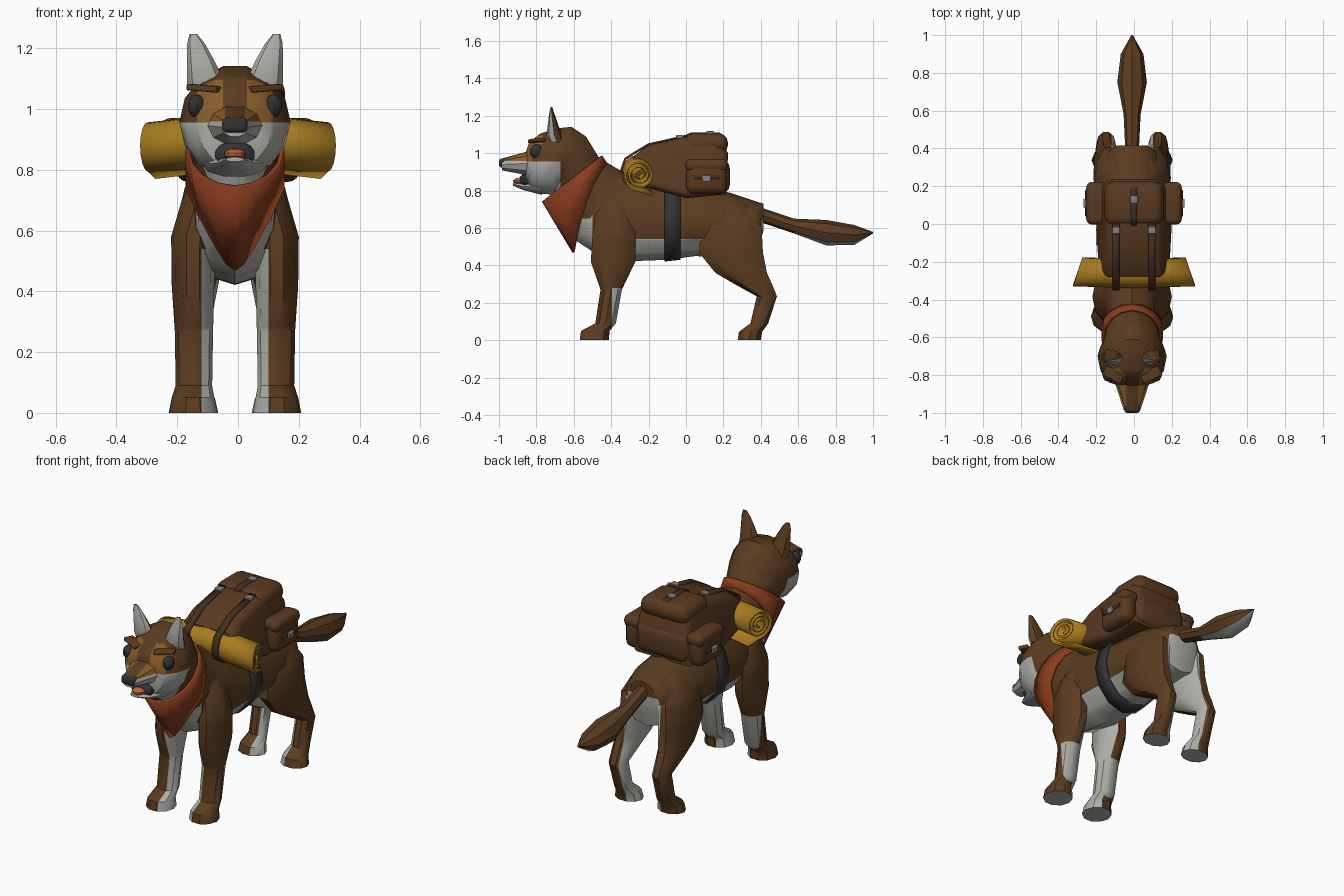
import bpy, bmesh
from math import sin, cos, pi, radians
from mathutils import Vector, Matrix

if "Cube" in bpy.data.objects:
    bpy.data.objects.remove(bpy.data.objects["Cube"])


def material(name, r, g, b):
    m = bpy.data.materials.new(name)
    m.use_nodes = True
    m.diffuse_color = (r, g, b, 1)
    m.node_tree.nodes["Principled BSDF"].inputs["Base Color"].default_value = (r, g, b, 1)
    return m


FUR = material("brown fur", .105, .046, .015)
WHITE = material("white fur", .43, .43, .40)
TAN = material("tan fur", .25, .11, .022)
DARK = material("dark grey", .033, .033, .036)
CLOTH = material("rust cloth", .25, .046, .013)
TONGUE = material("orange tongue", .5, .12, .04)
GOLD = material("golden blanket", .40, .2, .015)
PACK = material("pack canvas", .1, .042, .015)
LEATHER = material("dark leather", .06, .028, .014)
METAL = material("grey metal", .22, .22, .22)
made = []
DOG_X = -.01


def finish(name, bm, mats, cuts=(), rule=None, thick=0, shift=0):
    """Cut along colour borders, colour faces by rule, create the object."""
    bmesh.ops.recalc_face_normals(bm, faces=bm.faces)
    for axis, d in cuts:
        v = Vector([float(a == axis) for a in "xyz"])
        bmesh.ops.bisect_plane(bm, geom=bm.verts[:] + bm.edges[:] + bm.faces[:],
                               plane_co=v * d, plane_no=v, dist=.0005)
    bm.normal_update()
    if rule:
        for f in bm.faces:
            f.material_index = rule(f.calc_center_median(), f.normal)
    me = bpy.data.meshes.new(name)
    bm.to_mesh(me)
    bm.free()
    for m in mats:
        me.materials.append(m)
    ob = bpy.data.objects.new(name, me)
    bpy.context.collection.objects.link(ob)
    ob.location.x = shift
    if thick:
        mod = ob.modifiers.new("thickness", 'SOLIDIFY')
        mod.thickness = thick
        mod.offset = 0
    made.append(ob)


def skin(bm, rows, closed=True):
    """Join rows of points with quads."""
    vs = [[bm.verts.new(p) for p in row] for row in rows]
    n = len(vs[0])
    for a, b in zip(vs, vs[1:]):
        for i in range(n if closed else n - 1):
            j = (i + 1) % n
            bm.faces.new((a[i], a[j], b[j], b[i]))
    return vs


def ring(x, y, z, rx, rv, tilt, n):
    t = radians(tilt)
    return [(x + rx * cos(a), y + rv * sin(a) * cos(t), z + rv * sin(a) * sin(t))
            for a in (2 * pi * i / n for i in range(n))]


def loft(name, rings, mats, n=12, caps=True, shift=DOG_X, **kw):
    bm = bmesh.new()
    vs = skin(bm, [ring(*r, n) for r in rings])
    if caps:
        bm.faces.new(vs[0])
        bm.faces.new(vs[-1])
    finish(name, bm, mats, shift=shift, **kw)


def along_y(rows, tilt=90):
    return [(0, *r, tilt) for r in rows]


def box(name, loc, size, mat, bevel=.01, rot=(0, 0), shift=0):
    bm = bmesh.new()
    bmesh.ops.create_cube(bm, size=1, matrix=Matrix.Diagonal((*size, 1)))
    bmesh.ops.bevel(bm, geom=bm.edges[:], offset=bevel, segments=3, profile=.5, affect='EDGES')
    turn = Matrix.Rotation(rot[0], 4, 'Z') @ Matrix.Rotation(rot[1], 4, 'Y')
    bm.transform(Matrix.Translation(loc) @ turn)
    finish(name, bm, [mat], shift=shift)


def blob(name, loc, size, mat):
    bm = bmesh.new()
    bmesh.ops.create_uvsphere(bm, u_segments=10, v_segments=7, radius=1)
    bm.transform(Matrix.Translation(loc) @ Matrix.Diagonal((*size, 1)))
    finish(name, bm, [mat], shift=DOG_X)


def ribbon(name, x, path, width, mat):
    bm = bmesh.new()
    skin(bm, [[(x - width / 2, y, z), (x + width / 2, y, z)] for y, z in path], closed=False)
    finish(name, bm, [mat], thick=.012)


# Torso up to the neck
torso = along_y([(.415, .66, .08, .07), (.38, .60, .14, .14), (.23, .615, .18, .175),
                 (.05, .635, .18, .185), (-.1, .635, .175, .205)])
torso += [(0, -.24, .64, .178, .22, 80), (0, -.37, .665, .168, .235, 68),
          (0, -.47, .72, .138, .222, 59), (0, -.565, .84, .14, .17, 50)]


def torso_rule(c, n):
    under_tail = c.y > .37 and c.z < .64 and abs(c.x) < .1
    return int(c.z < .54 or under_tail or (c.y < -.5 and c.z < .66))


loft("torso", torso, [FUR, WHITE], rule=torso_rule,
     cuts=[("z", .54), ("z", .65), ("y", .37), ("y", -.5), ("x", .1), ("x", -.1)])

# Girth strap
loft("girth_strap", along_y([(-.115, .637, .183, .211), (-.03, .638, .185, .203)]),
     [DARK], caps=False, thick=.01)

# Tail
loft("tail", along_y([(.37, .68, .035, .04), (.58, .61, .045, .04), (.75, .575, .078, .068),
                      (.9, .563, .06, .053), (1.0, .575, .004, .004)]),
     [FUR, WHITE], n=8, rule=lambda c, n: int(n.z < -.45 and c.y > .5))

# Legs
front = [(.138, -.49, 0, .08, .082), (.138, -.485, .05, .07, .08), (.135, -.43, .09, .06, .058),
         (.135, -.40, .27, .063, .06), (.138, -.39, .42, .07, .125), (.138, -.385, .58, .072, .12),
         (.105, -.38, .7, .07, .1), (.07, -.37, .8, .05, .07)]
hind = [(.135, .338, 0, .08, .065), (.135, .345, .045, .07, .065), (.135, .392, .09, .05, .05),
        (.138, .432, .235, .05, .057), (.138, .36, .3, .06, .105), (.135, .295, .36, .068, .145),
        (.125, .24, .47, .08, .18), (.118, .245, .6, .08, .168), (.07, .22, .72, .07, .12),
        (.05, .2, .77, .03, .05)]


def front_rule(c, n):
    inner = abs(c.x) < .11 and c.z < .54
    return int(inner or (c.y > -.395 and c.z < .28) or n.z < -.9)


def hind_rule(c, n):
    return int((abs(c.x) < .11 and c.z < .62 and c.y > .2) or n.z < -.9)


for side, s in (("left", 1), ("right", -1)):
    for label, rows, rule, cuts in (
            ("front", front, front_rule, [("x", s * .11), ("y", -.395), ("z", .28), ("z", .54)]),
            ("hind", hind, hind_rule, [("x", s * .11), ("z", .62), ("y", .2)])):
        loft(f"{side}_{label}_leg", [(s * x, y, z, rx, ry, 0) for x, y, z, rx, ry in rows],
             [FUR, WHITE], n=10, cuts=cuts, rule=rule)


# Head, continuing the neck
def head_rule(c, n):
    if c.z < .955 and c.y < -.67:
        return 1
    if c.y < -.765 and c.z < 1.095 and .04 < abs(c.x) < .125:
        return 2
    return 0


skull = [(0, -.565, .84, .139, .169, 50), (0, -.62, .94, .155, .176, 60),
         (0, -.66, .962, .172, .19, 75), (0, -.7, .957, .183, .182, 85)]
skull += along_y([(-.78, .943, .167, .166), (-.84, .933, .12, .125), (-.855, .93, .07, .08)])
loft("head", skull, [FUR, WHITE, TAN], n=14, rule=head_rule,
     cuts=[("x", .04), ("x", -.04), ("x", .125), ("x", -.125), ("z", .955), ("z", 1.095),
           ("y", -.67), ("y", -.765)])
loft("muzzle", along_y([(-.8, .945, .11, .08), (-.86, .945, .085, .064), (-.985, .94, .044, .033)]),
     [FUR, WHITE, TAN], n=10, cuts=[("x", .032), ("x", -.032), ("z", .958)],
     rule=lambda c, n: 1 if c.z < .958 else 0 if abs(c.x) < .032 else 2)
loft("lower_jaw", along_y([(-.77, .82, .11, .045), (-.87, .822, .062, .02),
                           (-.925, .834, .03, .008)]), [WHITE], n=10)
blob("mouth_lining", (0, -.855, .85), (.07, .038, .045), DARK)
blob("tongue", (0, -.885, .85), (.038, .04, .02), TONGUE)
box("nose", (0, -.972, .947), (.084, .056, .05), DARK, .016, shift=DOG_X)

for side, s in (("left", 1), ("right", -1)):
    blob(f"{side}_eye", (s * .127, -.80, 1.01), (.03, .036, .038), DARK)
    box(f"{side}_brow", (s * .1, -.797, 1.068), (.11, .055, .02), FUR, .005,
        (s * .45, -s * .08), DOG_X)
    loft(f"{side}_ear", [(s * x, y, z, rx, ry, 0) for x, y, z, rx, ry in (
        (.092, -.69, 1.06, .064, .042), (.099, -.705, 1.1, .059, .04),
        (.113, -.712, 1.16, .045, .026), (.128, -.718, 1.215, .029, .013),
        (.137, -.72, 1.246, .013, .005))],
        [FUR, WHITE], n=8, rule=lambda c, n: int(n.y < -.2))

# Bandana: a neck band that drops to a point at the chest
top = ring(0, -.61, .865, .156, .196, 37.7, 16)
low = []
for i, (x, y, z) in enumerate(top):
    up = sin(2 * pi * i / 16)
    g = ((1 - up) / 2) ** 1.5
    low.append((x * (1 - .6 * max(0, -up)), y + .03 + .135 * g, z - .045 - .23 * g))
bm = bmesh.new()
skin(bm, [top, low])
finish("bandana", bm, [CLOTH], thick=.014, shift=DOG_X)

# Blanket roll: a spiral sheet with a loose flap, sagging at slanted ends
spiral = []
for i in range(49):
    a, r = -pi / 2 - 6 * pi * (1 - i / 48), .014 + .068 * i / 48
    spiral.append((r * cos(a), r * sin(a)))
spiral.append((.07, -.105))
bm = bmesh.new()
skin(bm, [[(k * (.296 - .34 * u), u - .258 + .01 * abs(k), .912 - .032 * abs(k) + v)
           for k in (-1, -.5, 0, .5, 1)] for u, v in spiral], closed=False)
finish("blanket_roll", bm, [GOLD], thick=.011)

# Backpack body from a side profile, narrower towards the top
profile = [(-.3, .84), (-.28, .985), (-.2, 1.045), (0, 1.09), (.17, 1.085), (.225, 1.0),
           (.215, .78), (0, .76)]
bm = bmesh.new()
ends = skin(bm, [[(s * (.205 - .2 * (z - .78)), y, z) for y, z in profile] for s in (-1, 1)])
for e in ends:
    bm.faces.new(e)
rim = [e for e in bm.edges if e.verts[0].co.x * e.verts[1].co.x > 0]
bmesh.ops.bevel(bm, geom=rim, offset=.045, segments=4, profile=.5, affect='EDGES')
finish("pack_body", bm, [PACK])
box("pack_lid", (0, .107, 1.05), (.31, .235, .112), PACK, .05)
box("pack_rear_pouch", (0, .185, .875), (.34, .1, .18), PACK, .048)

# Side pockets with straps and buckles
for side, s in (("left", 1), ("right", -1)):
    box(f"{side}_pocket", (s * .2, .11, .875), (.1, .22, .185), PACK, .042)
    box(f"{side}_pocket_flap", (s * .2, .11, .935), (.106, .226, .07), PACK, .03)
    box(f"{side}_pocket_strap", (s * .252, .11, .872), (.014, .14, .02), LEATHER, .004)
    box(f"{side}_pocket_buckle", (s * .261, .11, .865), (.014, .045, .035), METAL, .004)
    ribbon(f"{side}_roll_strap", s * .095, [(-.28, .815), (-.33, .85), (-.346, .91), (-.325, .97),
                                            (-.27, 1.005), (-.2, 1.047), (0, 1.092)], .036, LEATHER)
    box(f"{side}_roll_buckle", (s * .095, -.035, 1.088), (.04, .035, .02), METAL, .004)

# Lid strap and buckle
ribbon("lid_strap", 0, [(.21, 1.08), (.18, 1.104), (.03, 1.106), (-.005, 1.09)], .034, LEATHER)
box("lid_buckle", (0, .13, 1.11), (.04, .04, .016), METAL, .004)

# Smooth shading with sharp creases
bpy.ops.object.select_all(action='DESELECT')
for ob in made:
    ob.select_set(True)
bpy.context.view_layer.objects.active = made[0]
bpy.ops.object.shade_smooth_by_angle(angle=radians(35))
